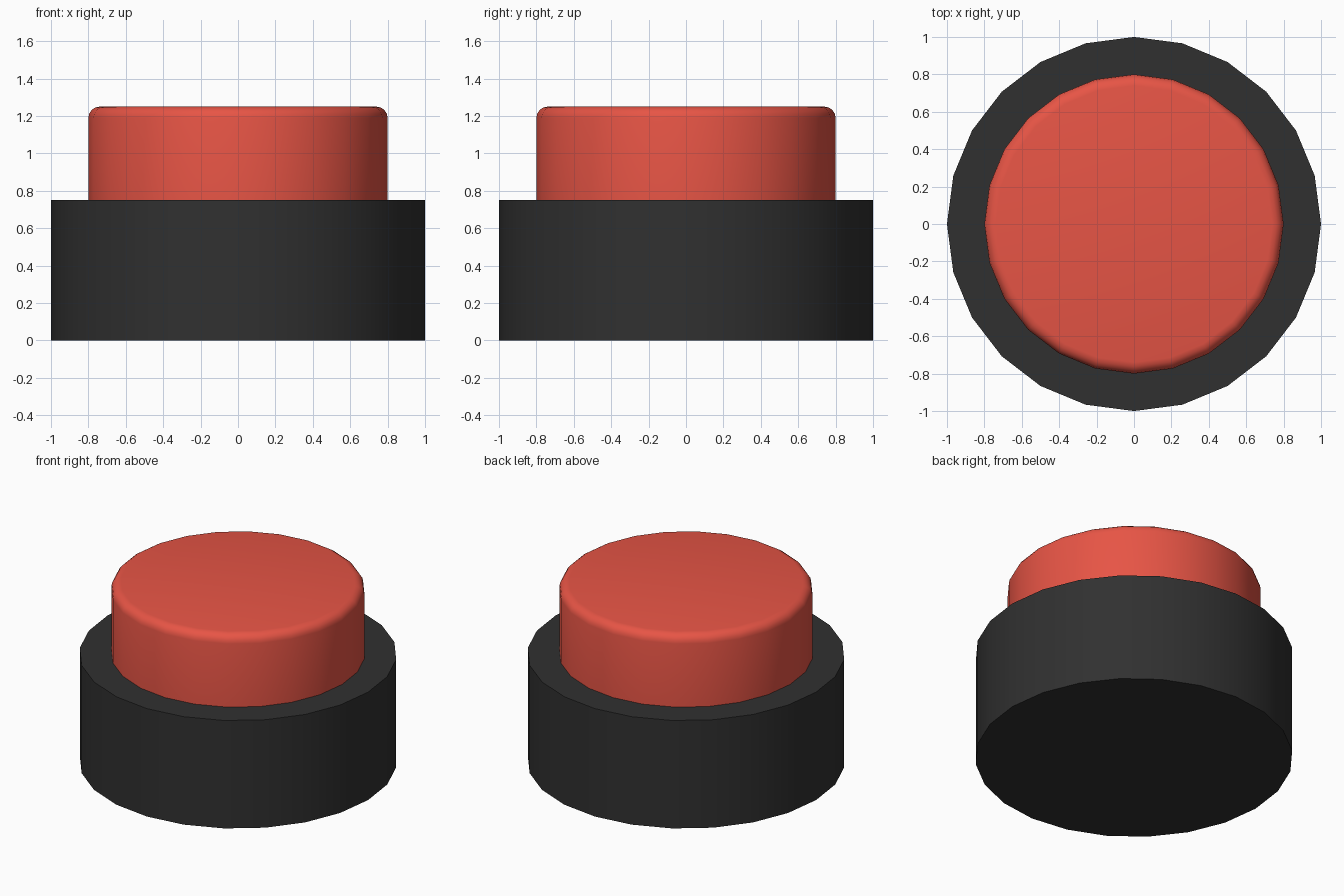
import bpy, bmesh, math

if "Cube" in bpy.data.objects:
    bpy.data.objects.remove(bpy.data.objects["Cube"])

SIDES = 24


def material(name, rgb):
    mat = bpy.data.materials.new(name)
    mat.diffuse_color = (*rgb, 1)
    mat.use_nodes = True
    mat.node_tree.nodes["Principled BSDF"].inputs["Base Color"].default_value = mat.diffuse_color
    return mat


def drum(name, radius, z0, z1, mat, round_top=0.0):
    """Upright cylinder with an optional rounded top rim."""
    bpy.ops.mesh.primitive_cylinder_add(vertices=SIDES, radius=radius, depth=z1 - z0,
                                        location=(0, 0, (z0 + z1) / 2))
    obj = bpy.context.object
    obj.name = name
    if round_top:
        bm = bmesh.new()
        bm.from_mesh(obj.data)
        rim = [e for e in bm.edges if all(v.co.z > 0 for v in e.verts)]
        bmesh.ops.bevel(bm, geom=rim, offset=round_top, segments=4,
                        profile=0.5, affect='EDGES')
        bm.to_mesh(obj.data)
        bm.free()
    obj.data.materials.append(mat)
    bpy.ops.object.shade_smooth_by_angle(angle=math.radians(30))
    return obj


# Dark housing
drum("button_base", 1.0, 0.0, 0.75, material("dark_plastic", (0.03, 0.03, 0.03)))

# Red push cap with a softened top rim
drum("button_cap", 0.8, 0.75, 1.25, material("red_plastic", (0.8, 0.09, 0.06)), 0.06)
